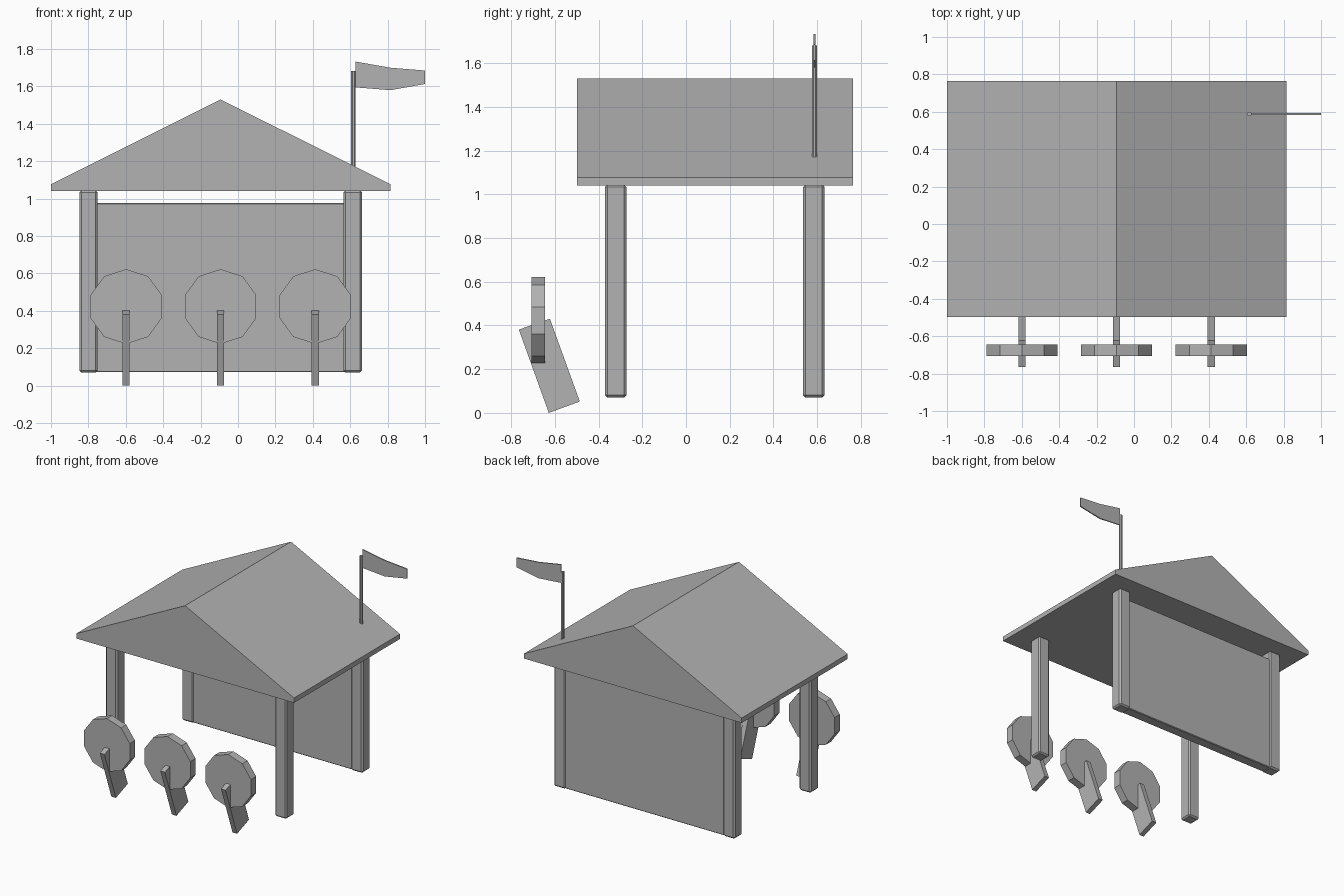
import bpy, bmesh, math

if "Cube" in bpy.data.objects:
    bpy.data.objects.remove(bpy.data.objects["Cube"])

grey = bpy.data.materials.new("plain grey")
grey.diffuse_color = (0.45, 0.45, 0.45, 1)
grey.use_nodes = True
grey.node_tree.nodes["Principled BSDF"].inputs["Base Color"].default_value = grey.diffuse_color


def finish(name, bm, bevel=0):
    bmesh.ops.recalc_face_normals(bm, faces=bm.faces)
    mesh = bpy.data.meshes.new(name)
    bm.to_mesh(mesh)
    bm.free()
    mesh.materials.append(grey)
    ob = bpy.data.objects.new(name, mesh)
    bpy.context.collection.objects.link(ob)
    if bevel:
        mod = ob.modifiers.new("chamfer", 'BEVEL')
        mod.width = bevel
        mod.segments = 1
    return ob


def prism(name, start, end, bevel=0):
    """Solid between two matching outlines."""
    bm = bmesh.new()
    a = [bm.verts.new(p) for p in start]
    b = [bm.verts.new(p) for p in end]
    bm.faces.new(a)
    bm.faces.new(b[::-1])
    n = len(a)
    for i in range(n):
        j = (i + 1) % n
        bm.faces.new((a[i], b[i], b[j], a[j]))
    return finish(name, bm, bevel)


def along_y(name, xz, y0, y1, bevel=0):
    return prism(name, [(x, y0, z) for x, z in xz], [(x, y1, z) for x, z in xz], bevel)


def along_x(name, yz, x0, x1):
    return prism(name, [(x0, y, z) for y, z in yz], [(x1, y, z) for y, z in yz])


def box(name, x0, x1, y0, y1, z0, z1, bevel=0):
    return along_y(name, [(x0, z0), (x1, z0), (x1, z1), (x0, z1)], y0, y1, bevel)


CX = -0.093  # centre line of the shelter

# Solid gabled roof
along_y("roof", [(-1, 1.04), (0.816, 1.04), (0.816, 1.077), (CX, 1.53), (-1, 1.077)],
        -0.498, 0.765)

# Four chamfered posts
for side, sx in (("left", -1), ("right", 1)):
    for place, y in (("front", -0.322), ("back", 0.585)):
        x = CX + sx * 0.706
        box(f"{place}_{side}_post", x - 0.049, x + 0.049, y - 0.049, y + 0.049,
            0.07, 1.045, 0.011)

# Back wall between the rear posts
box("back_wall", CX - 0.665, CX + 0.665, 0.545, 0.625, 0.072, 0.977, 0.005)

# Three round targets on leaning boards
for i, x in enumerate((CX - 0.505, CX, CX + 0.506), 1):
    ring = [(x + 0.2 * math.sin(k * math.pi / 5), 0.423 + 0.2 * math.cos(k * math.pi / 5))
            for k in range(10)]
    along_y(f"target_{i}", ring, -0.707, -0.645)
    along_x(f"target_stand_{i}",
            [(-0.765, 0.381), (-0.623, 0.431), (-0.486, 0.052), (-0.628, 0.0)],
            x - 0.019, x + 0.019)

# Flag pole
circle = [(0.617 + 0.0125 * math.cos((k + 0.5) * math.pi / 4),
           0.588 + 0.0125 * math.sin((k + 0.5) * math.pi / 4)) for k in range(8)]
prism("flag_pole", [(x, y, 1.17) for x, y in circle], [(x, y, 1.682) for x, y in circle])

# Tapering flag
along_y("flag", [(0.628, 1.733), (0.815, 1.7), (1.0, 1.685),
                 (1.0, 1.613), (0.815, 1.58), (0.628, 1.595)], 0.584, 0.593)
